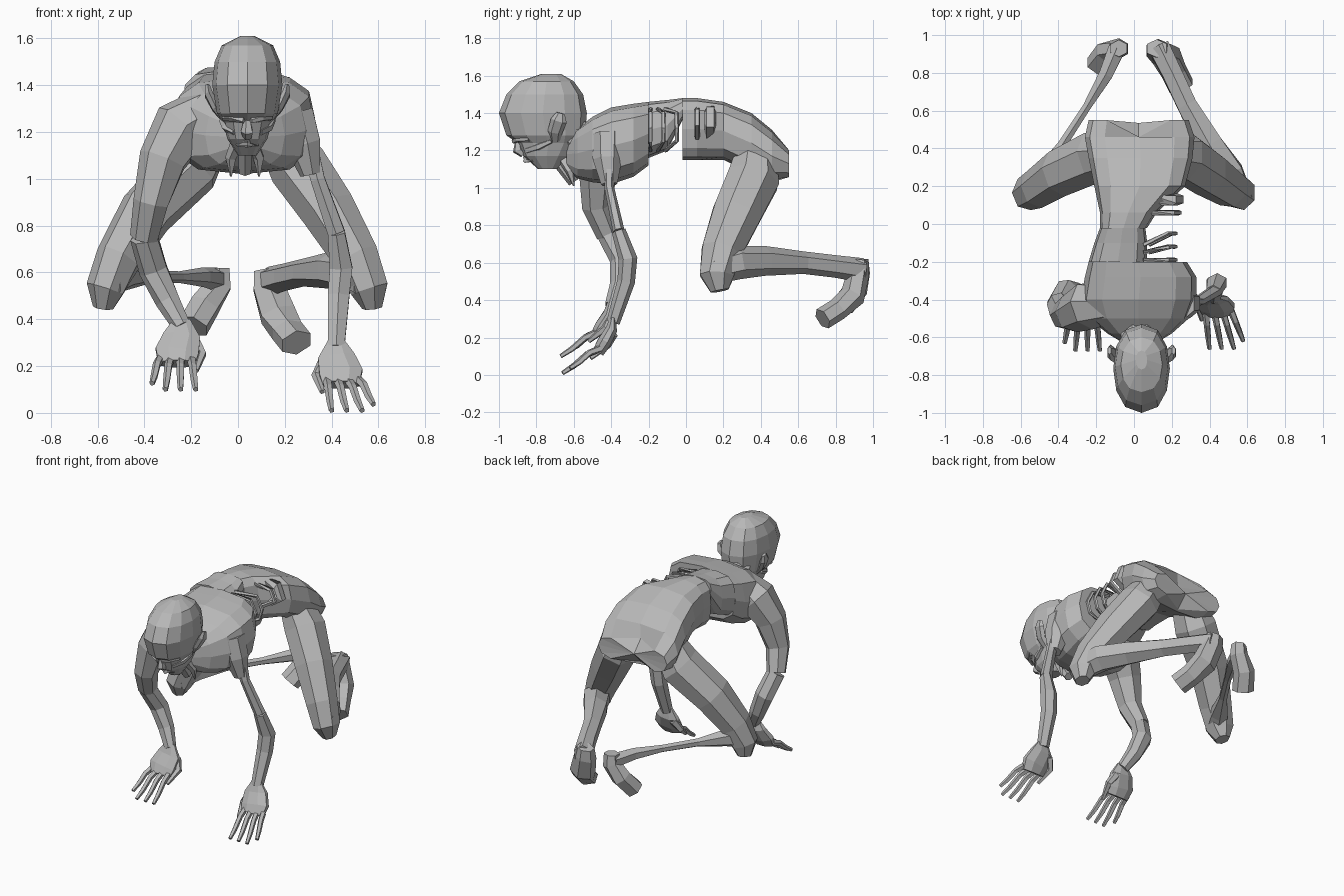
import bpy, bmesh
from math import cos, sin, pi
from mathutils import Vector

old_cube = bpy.data.objects.get("Cube")
if old_cube:
    bpy.data.objects.remove(old_cube, do_unlink=True)

grey = (.48, .48, .48, 1)
skin = bpy.data.materials.new("grey_skin")
skin.diffuse_color = grey
skin.use_nodes = True
skin.node_tree.nodes["Principled BSDF"].inputs["Base Color"].default_value = grey


def loft(name, rings):
    """Skin a list of equal-length point rings and close both ends."""
    bm = bmesh.new()
    loops = [[bm.verts.new(point) for point in ring] for ring in rings]
    for ring, following in zip(loops, loops[1:]):
        for i in range(len(ring)):
            bm.faces.new((ring[i - 1], ring[i], following[i], following[i - 1]))
    for end in (loops[0], loops[-1]):
        centre = bm.verts.new(sum((vert.co for vert in end), Vector()) / len(end))
        for i in range(len(end)):
            bm.faces.new((end[i - 1], end[i], centre))
    bmesh.ops.recalc_face_normals(bm, faces=bm.faces)
    mesh = bpy.data.meshes.new(name)
    bm.to_mesh(mesh)
    bm.free()
    mesh.materials.append(skin)
    body_part = bpy.data.objects.new(name, mesh)
    bpy.context.collection.objects.link(body_part)


def tube(name, path, radii, depth=1, sides=6):
    """Faceted limb along a path; depth scales its thickness from front to back."""
    points = [Vector(point) for point in path]
    rings = []
    for k, (point, radius) in enumerate(zip(points, radii)):
        along = (points[min(k + 1, len(points) - 1)] - points[max(k - 1, 0)]).normalized()
        sideways = Vector((1, 0, 0)) if abs(along.x) < .9 else Vector((0, 1, 0))
        across = (sideways - along * sideways.dot(along)).normalized()
        through = along.cross(across) * depth
        angles = [2 * pi * (i + .5) / sides for i in range(sides)]
        rings.append([point + radius * (across * cos(a) + through * sin(a)) for a in angles])
    loft(name, rings)


def rounded(value, power):
    """Square off a sine or cosine for a boxier outline."""
    return abs(value) ** power * (1 if value > 0 else -1)


def section(y, left, right, low, high, cleft=0):
    """Upright torso cross-section; cleft pulls the middle line forward."""
    ring = []
    for i in range(12):
        c, s = rounded(cos(pi * i / 6), .65), rounded(sin(pi * i / 6), .7)
        ring.append((left * (1 + c) / 2 + right * (1 - c) / 2,
                     y - (cleft if abs(c) < .3 else 0),
                     high * (1 + s) / 2 + low * (1 - s) / 2))
    return ring


# Torso: chest, thin back strip over the open belly, pelvis
loft("chest", [section(-.64, .1, -.04, 1.1, 1.26),
               section(-.58, .2, -.14, 1.05, 1.32),
               section(-.5, .29, -.24, 1.03, 1.38),
               section(-.4, .33, -.28, 1.02, 1.43),
               section(-.28, .33, -.26, 1.06, 1.45),
               section(-.2, .28, -.24, 1.12, 1.46)])
loft("open_back", [section(-.2, .07, -.24, 1.16, 1.46),
                   section(-.1, .07, -.21, 1.2, 1.47),
                   section(-.02, .06, -.18, 1.36, 1.48)])
loft("pelvis", [section(-.02, .07, -.18, 1.15, 1.48),
                section(.06, .12, -.18, 1.15, 1.48),
                section(.2, .27, -.21, 1.15, 1.46),
                section(.35, .31, -.24, 1.08, 1.4),
                section(.46, .32, -.26, 1.03, 1.31),
                section(.55, .29, -.24, 1.05, 1.21, cleft=.09)])

# Bare ribs bowing out of the open left side, and the hip bone rim
for rib in range(3):
    y = .04 * rib - .19
    lean = .03 * rib
    tube(f"rib_{rib + 1}", [(.05, y, 1.42), (.18, y + lean, 1.4), (.22, y + lean, 1.32),
                            (.2, y + lean, 1.25), (.08, y, 1.2)], [.012] * 5, sides=5)
for name, y, radius in (("hip_rim", .06, .015), ("hip_bone", .13, .033)):
    tube(name, [(.08, y, 1.42), (.21, y, 1.41), (.24, y, 1.34), (.13, y, 1.27)],
         [radius] * 4, sides=5)

# Neck with windpipe and throat tendons
tube("neck", [(.03, -.68, 1.32), (.03, -.56, 1.25), (.03, -.42, 1.24)],
     [.1, .11, .15], sides=8)
tube("windpipe", [(.03, -.68, 1.14), (.03, -.6, 1.03)], [.035, .03])
for side in (-1, 1):
    tube("throat_tendon", [(.03 + side * .03, -.66, 1.16), (.03 + side * .06, -.62, 1.09),
                           (.03 + side * .06, -.6, 1.01)], [.03, .025, .004], sides=5)


def head_section(height, half_width, front, back):
    """Level slice of the skull."""
    angles = [pi * i / 6 for i in range(12)]
    return [(.04 + half_width * rounded(cos(a), .8),
             (front + back) / 2 + (back - front) / 2 * sin(a), height) for a in angles]


# Skull from chin to crown
loft("head", [head_section(1.1, .04, -.79, -.69),
              head_section(1.17, .085, -.87, -.62),
              head_section(1.24, .105, -.9, -.57),
              head_section(1.28, .13, -.96, -.54),
              head_section(1.4, .15, -1, -.53),
              head_section(1.5, .14, -.96, -.55),
              head_section(1.57, .11, -.89, -.6),
              head_section(1.61, .03, -.77, -.67)])


def on_face(side, points):
    """Place points measured outward from the middle line of the face."""
    return [(.04 + side * out, y, z) for out, y, z in points]


# Face
tube("nose", on_face(1, [(0, -.9, 1.26), (0, -.9, 1.2), (0, -.87, 1.18)]),
     [.013, .028, .02], sides=5)
for name, z in (("upper_lip", 1.162), ("lower_lip", 1.145)):
    tube(name, on_face(1, [(-.045, -.82, z), (0, -.86, z), (.045, -.82, z)]),
         [.006, .012, .006], sides=5)
for side in (-1, 1):
    tube("brow", on_face(side, [(.015, -.92, 1.25), (.06, -.9, 1.26), (.1, -.84, 1.26)]),
         [.014, .016, .012], sides=5)
    tube("cheekbone", on_face(side, [(.05, -.85, 1.2), (.09, -.79, 1.22), (.11, -.72, 1.25)]),
         [.018, .02, .012], sides=5)
    tube("ear", on_face(side, [(.1, -.7, 1.25), (.135, -.7, 1.3), (.165, -.68, 1.36), (.17, -.67, 1.4)]),
         [.012, .018, .02, .01], depth=2.2)

# Arms: the left upper arm is wasted to the bone
left_elbow, left_wrist = (.42, -.36, .77), (.42, -.39, .28)
right_elbow, right_wrist = (-.4, -.42, .75), (-.24, -.4, .37)
tube("left_shoulder", [(.24, -.42, 1.28), (.28, -.42, 1.15), (.31, -.41, 1.02)],
     [.09, .08, .045], sides=7)
tube("left_upper_arm", [(.31, -.41, 1.12), (.34, -.41, 1), left_elbow], [.04, .035, .042], depth=.75)
tube("left_forearm", [left_elbow, (.44, -.31, .62), (.43, -.32, .5), left_wrist],
     [.042, .056, .053, .04], depth=.9)
tube("right_upper_arm", [(-.12, -.42, 1.3), (-.24, -.43, 1.22), (-.32, -.47, 1.08),
                         (-.37, -.48, .9), right_elbow], [.1, .13, .105, .078, .062], sides=7)
tube("right_forearm", [right_elbow, (-.36, -.35, .61), (-.3, -.36, .48), right_wrist],
     [.062, .064, .054, .04], depth=.9, sides=7)


def hand(label, wrist, side, splay):
    """Hand hanging from its wrist; side is the outward direction."""
    def reach(out, forward, down):
        return Vector(wrist) + Vector((side * out, -forward, -down))

    tube(label + "_palm", [reach(0, 0, -.03), reach(0, .01, .04), reach(.02, .05, .11),
                           reach(.02, .08, .16)], [.038, .085, .1, .085], depth=.4, sides=8)
    for finger in range(4):
        knuckle = reach(.045 * finger - .04, .07, .14)
        length = .8 if finger == 3 else 1
        tip = knuckle + Vector((side * (.02 * finger + splay), -.2, -.13)) * length
        arch = Vector((0, 0, .015))
        tube(f"{label}_finger_{finger + 1}",
             [knuckle, knuckle.lerp(tip, .35) + arch, knuckle.lerp(tip, .7), tip],
             [.02, .018, .016, .012], sides=5)
    tube(label + "_thumb", [reach(-.05, 0, .06), reach(-.085, .03, .12), reach(-.06, .12, .19)],
         [.028, .022, .012], sides=5)


hand("left_hand", left_wrist, 1, .02)
hand("right_hand", right_wrist, -1, -.02)

# Thighs, mirrored, splayed outward to the knees
for label, side in (("left", 1), ("right", -1)):
    tube(label + "_thigh", [(.03 + side * .14, .38, 1.2), (.03 + side * .23, .36, 1.05),
                            (side * .39, .27, .86), (side * .51, .19, .66),
                            (side * .565, .165, .53), (side * .575, .18, .45)],
         [.1, .13, .12, .1, .085, .045], depth=1.1, sides=7)

# Lower legs: the right one is wasted thin
left_ankle, right_ankle = (.2, .8, .58), (-.15, .79, .58)
tube("left_shin", [(.56, .13, .56), (.5, .27, .6), (.4, .42, .61), (.28, .63, .6),
                   left_ankle, (.13, .94, .56)], [.08, .09, .08, .06, .06, .065])
tube("right_shin", [(-.56, .13, .56), (-.49, .25, .58), (-.38, .42, .58), (-.25, .62, .58),
                    right_ankle, (-.09, .93, .57)], [.075, .06, .028, .025, .042, .052])

# Feet, heels raised and toes hanging down outside them
tube("left_foot", [(.12, .93, .61), (.13, .92, .54), (.17, .89, .42), (.21, .81, .35), (.25, .73, .3)],
     [.06, .075, .085, .075, .075], depth=.8)
tube("right_foot", [(-.08, .93, .62), (-.08, .93, .55), (-.14, .91, .46), (-.19, .84, .37)],
     [.05, .06, .07, .07], depth=.9)
